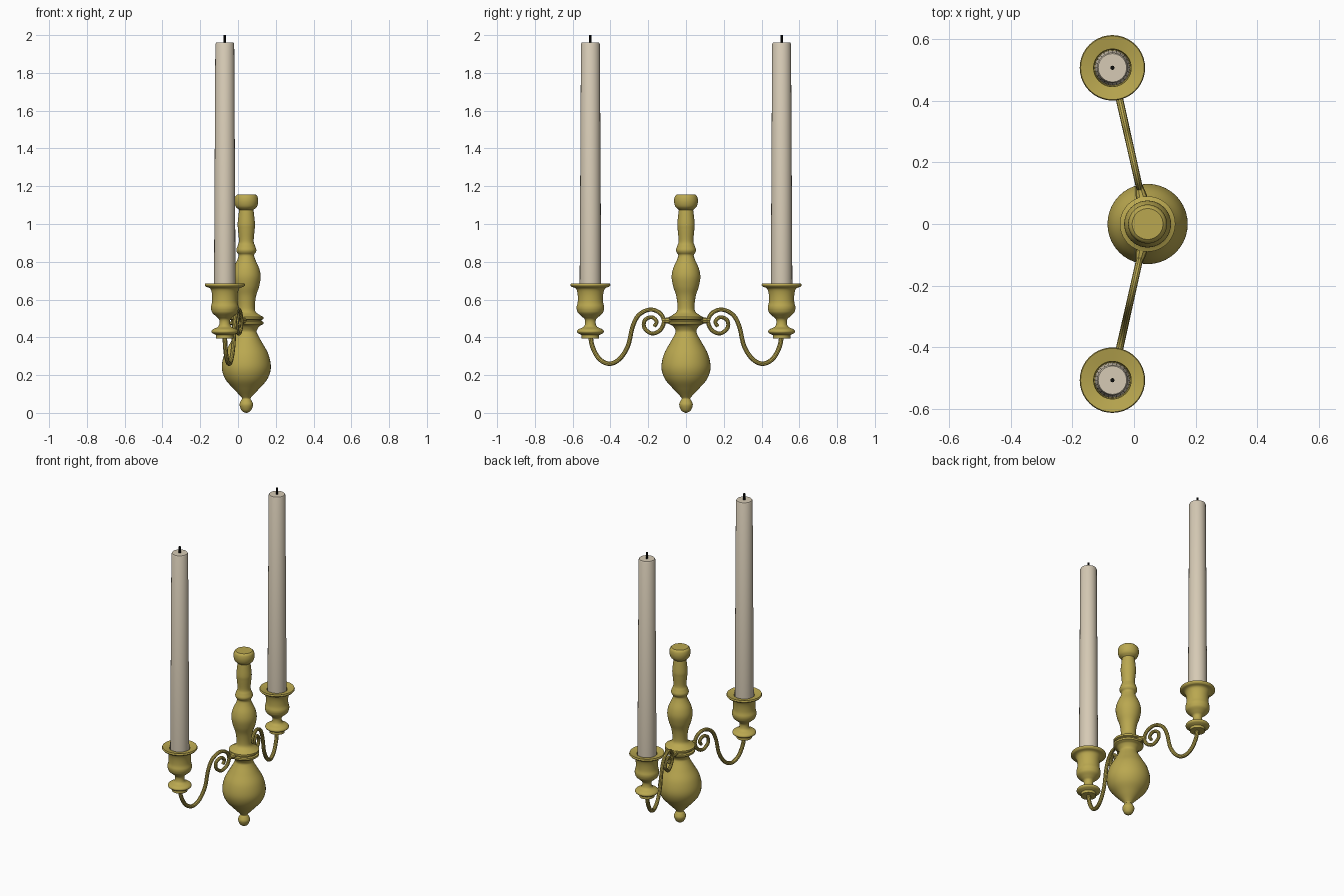
import bpy, math
from mathutils import Vector

if "Cube" in bpy.data.objects:
    bpy.data.objects.remove(bpy.data.objects["Cube"])


def material(name, rgb):
    m = bpy.data.materials.new(name)
    m.diffuse_color = (*rgb, 1)
    m.use_nodes = True
    m.node_tree.nodes["Principled BSDF"].inputs["Base Color"].default_value = m.diffuse_color
    return m


BRASS = material("brass", (0.49, 0.39, 0.08))
WAX = material("ivory wax", (0.67, 0.59, 0.46))
BLACK = material("wick black", (0.004, 0.004, 0.004))
BODY_X = 0.044


def spline(pts, n=5):
    """Smooth curve running through every point."""
    p = [Vector(q) for q in pts]
    if len(p) < 3:
        return p
    p = [2 * p[0] - p[1]] + p + [2 * p[-1] - p[-2]]
    out = []
    for a, b, c, d in zip(p, p[1:], p[2:], p[3:]):
        for i in range(n):
            t = i / n
            out.append(0.5 * (2 * b + (c - a) * t + (2 * a - 5 * b + 4 * c - d) * t * t
                              + (3 * b - a - 3 * c + d) * t ** 3))
    return out + [p[-2]]


def finish(ob, mat):
    ob.data.materials.clear()
    ob.data.materials.append(mat)
    bpy.ops.object.select_all(action='DESELECT')
    ob.select_set(True)
    bpy.context.view_layer.objects.active = ob
    bpy.ops.object.shade_smooth_by_angle(angle=math.radians(35))


def lathe(name, runs, loc, mat, sides=40):
    """Turn (radius, z) runs, listed bottom to top; runs meet at sharp edges."""
    prof = []
    for run in runs:
        for q in spline(run):
            if not prof or (q - prof[-1]).length > 1e-5:
                prof.append(q)
    verts, faces = [], []
    for r, z in prof:
        for i in range(sides):
            a = math.tau * i / sides
            verts.append((r * math.cos(a), r * math.sin(a), z))
    for k in range(len(prof) - 1):
        for i in range(sides):
            j = (i + 1) % sides
            faces.append((k * sides + i, k * sides + j, (k + 1) * sides + j, (k + 1) * sides + i))
    faces.append(tuple(reversed(range(sides))))
    top = (len(prof) - 1) * sides
    faces.append(tuple(range(top, top + sides)))
    me = bpy.data.meshes.new(name)
    me.from_pydata(verts, [], faces)
    ob = bpy.data.objects.new(name, me)
    ob.location = loc
    bpy.context.collection.objects.link(ob)
    finish(ob, mat)


def tube(name, pts, radii, mat):
    """Round rod along a path, converted to a mesh."""
    cu = bpy.data.curves.new(name, 'CURVE')
    cu.dimensions = '3D'
    cu.bevel_depth = 1.0
    cu.bevel_resolution = 3
    cu.use_fill_caps = True
    sp = cu.splines.new('POLY')
    sp.points.add(len(pts) - 1)
    for i, q in enumerate(pts):
        sp.points[i].co = (*q, 1)
        t = i / (len(pts) - 1)
        sp.points[i].radius = radii[0] + (radii[1] - radii[0]) * t
    ob = bpy.data.objects.new(name, cu)
    bpy.context.collection.objects.link(ob)
    bpy.ops.object.select_all(action='DESELECT')
    ob.select_set(True)
    bpy.context.view_layer.objects.active = ob
    bpy.ops.object.convert(target='MESH')
    finish(bpy.context.view_layer.objects.active, mat)


# Turned central baluster with its collar
lathe("central_baluster", [
    [(0.004, 0.0), (0.024, 0.012), (0.036, 0.042), (0.028, 0.065), (0.022, 0.076),
     (0.034, 0.092), (0.07, 0.13), (0.112, 0.18), (0.13, 0.24), (0.117, 0.31),
     (0.085, 0.37), (0.06, 0.415), (0.055, 0.435), (0.068, 0.458), (0.082, 0.466)],
    [(0.082, 0.466), (0.09, 0.47)], [(0.09, 0.47), (0.09, 0.482)],
    [(0.09, 0.482), (0.08, 0.486)], [(0.08, 0.486), (0.08, 0.492)],
    [(0.08, 0.492), (0.09, 0.496)], [(0.09, 0.496), (0.09, 0.508)],
    [(0.09, 0.508), (0.075, 0.516), (0.05, 0.535), (0.045, 0.565), (0.052, 0.62),
     (0.068, 0.67), (0.076, 0.72), (0.068, 0.765), (0.048, 0.81), (0.041, 0.835),
     (0.05, 0.85), (0.053, 0.864), (0.046, 0.885), (0.039, 0.91), (0.044, 0.97),
     (0.046, 1.0), (0.041, 1.05), (0.038, 1.075)],
    [(0.038, 1.075), (0.056, 1.092), (0.063, 1.118), (0.06, 1.143), (0.05, 1.155)],
], (BODY_X, 0, 0), BRASS)

# Arm as (distance sideways, height): from the cup, through the dip, into the scroll
ARM = [(0.506, 0.41), (0.495, 0.35), (0.46, 0.287), (0.407, 0.26), (0.352, 0.285),
       (0.307, 0.355), (0.283, 0.455), (0.25, 0.518), (0.192, 0.547), (0.14, 0.53),
       (0.117, 0.487), (0.135, 0.44), (0.18, 0.42), (0.22, 0.45), (0.218, 0.49),
       (0.182, 0.507), (0.155, 0.483), (0.168, 0.458)]

for side, s in (("left", -1), ("right", 1)):
    place = lambda q: (BODY_X - 0.225 * q[0], s * q[0], q[1])
    tube(side + "_scroll_arm", [place(q) for q in spline(ARM)], (0.0125, 0.010), BRASS)
    tube(side + "_arm_stub", [place((0.07, 0.489)), place((0.125, 0.489))], (0.022, 0.012), BRASS)

    # Candle cup, hollow at the top
    loc = (-0.07, s * 0.506, 0)
    lathe(side + "_candle_cup", [
        [(0.046, 0.395), (0.046, 0.412)],
        [(0.046, 0.412), (0.066, 0.422), (0.071, 0.432), (0.062, 0.443), (0.036, 0.456),
         (0.028, 0.475), (0.03, 0.495), (0.045, 0.51), (0.066, 0.53), (0.073, 0.55)],
        [(0.073, 0.55), (0.073, 0.563)],
        [(0.073, 0.563), (0.067, 0.59), (0.068, 0.63), (0.077, 0.658), (0.1, 0.668)],
        [(0.1, 0.668), (0.106, 0.676), (0.103, 0.685)],
        [(0.103, 0.685), (0.061, 0.676)], [(0.061, 0.676), (0.058, 0.62)],
    ], loc, BRASS)

    # Tapered candle and wick
    lathe(side + "_candle", [[(0.057, 0.61), (0.057, 0.69)], [(0.057, 0.69), (0.05, 1.953)],
                             [(0.05, 1.953), (0.046, 1.96)]], loc, WAX, 24)
    lathe(side + "_wick", [[(0.007, 1.95), (0.007, 2.0)]], loc, BLACK, 8)
